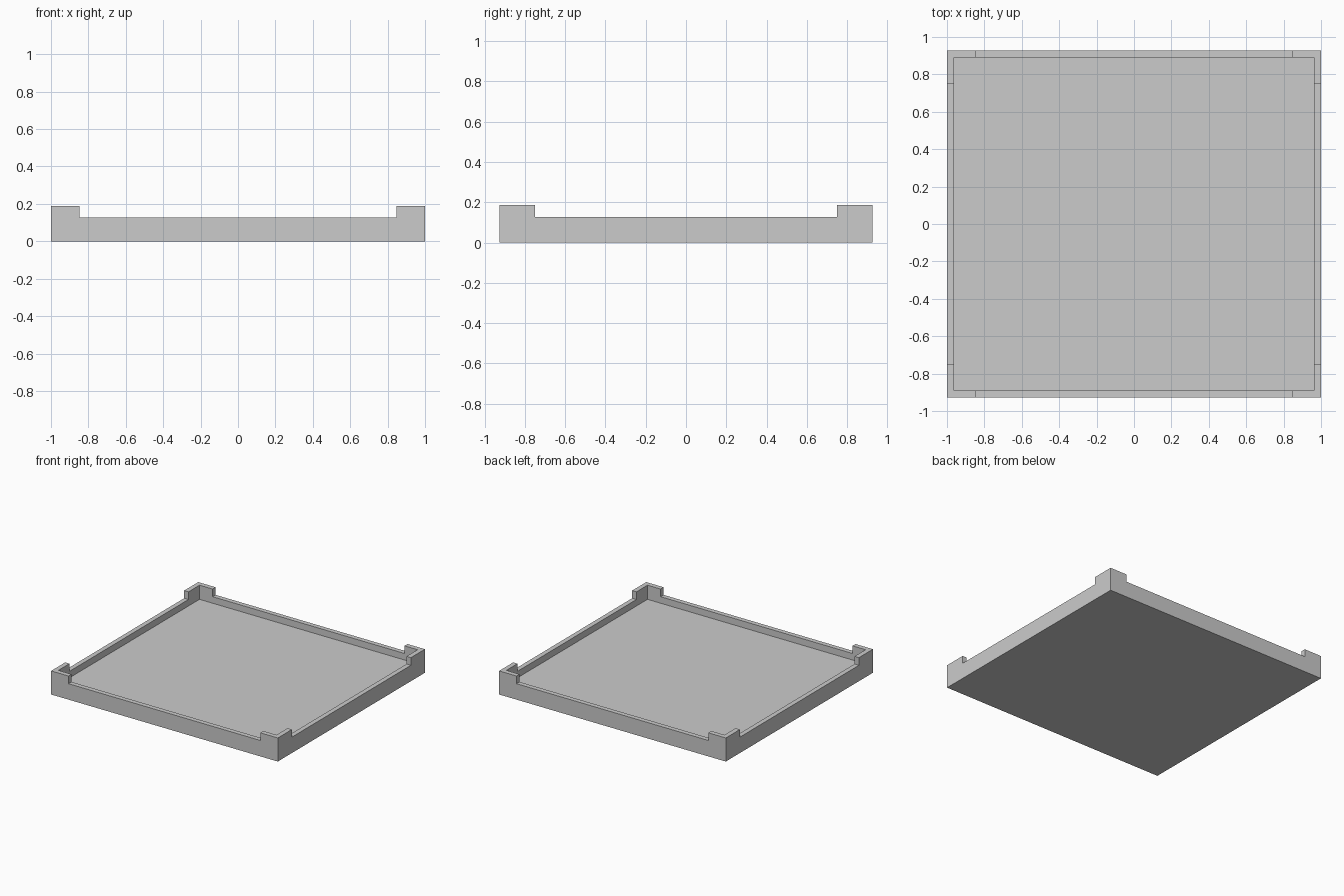
import bpy
import bmesh

cube = bpy.data.objects.get("Cube")
if cube:
    bpy.data.objects.remove(cube, do_unlink=True)

HALF_X, HALF_Y = 1.0, 0.927     # outer half sizes
WALL = 0.038                    # rim thickness
FLOOR, RIM, CORNER = 0.075, 0.127, 0.188
NOTCH_X, NOTCH_Y = 0.847, 0.75  # where the raised corners begin

grey = bpy.data.materials.new("light_grey")
grey.use_nodes = True
colour = (0.6, 0.6, 0.6, 1)
grey.diffuse_color = colour
grey.node_tree.nodes["Principled BSDF"].inputs["Base Color"].default_value = colour

# Plan grid lines: outer edge, inner wall, corner ends
in_x, in_y = HALF_X - WALL, HALF_Y - WALL
xs = [-HALF_X, -in_x, -NOTCH_X, NOTCH_X, in_x, HALF_X]
ys = [-HALF_Y, -in_y, -NOTCH_Y, NOTCH_Y, in_y, HALF_Y]


def height(x, y):
    """Top of the tray at a point in plan."""
    if abs(x) < in_x and abs(y) < in_y:
        return FLOOR
    if abs(x) > NOTCH_X and abs(y) > NOTCH_Y:
        return CORNER
    return RIM


# Tray: raise each plan cell to its height, with walls at the steps
bm = bmesh.new()


def quad(*points):
    bm.faces.new([bm.verts.new(p) for p in points])


def cell_height(i, j):
    if not (0 <= i < len(xs) - 1 and 0 <= j < len(ys) - 1):
        return 0
    return height((xs[i] + xs[i + 1]) / 2, (ys[j] + ys[j + 1]) / 2)


for i in range(len(xs) - 1):
    for j in range(len(ys) - 1):
        x0, x1, y0, y1 = xs[i], xs[i + 1], ys[j], ys[j + 1]
        h = cell_height(i, j)
        quad((x0, y0, h), (x1, y0, h), (x1, y1, h), (x0, y1, h))
        quad((x0, y1, 0), (x1, y1, 0), (x1, y0, 0), (x0, y0, 0))
        sides = [(-1, 0, (x0, y1), (x0, y0)), (1, 0, (x1, y0), (x1, y1)),
                 (0, -1, (x0, y0), (x1, y0)), (0, 1, (x1, y1), (x0, y1))]
        for di, dj, a, b in sides:
            low = cell_height(i + di, j + dj)
            # split at each level so neighbouring walls share edges
            levels = [z for z in (0, FLOOR, RIM, CORNER) if low <= z <= h]
            for z0, z1 in zip(levels, levels[1:]):
                quad((*a, z0), (*b, z0), (*b, z1), (*a, z1))

# Weld the cells and merge flat regions into clean faces
bmesh.ops.remove_doubles(bm, verts=bm.verts, dist=0.0001)
bmesh.ops.dissolve_limit(bm, angle_limit=0.01, verts=bm.verts, edges=bm.edges)

mesh = bpy.data.meshes.new("tray")
bm.to_mesh(mesh)
bm.free()
mesh.materials.append(grey)
tray = bpy.data.objects.new("tray", mesh)
bpy.context.collection.objects.link(tray)
